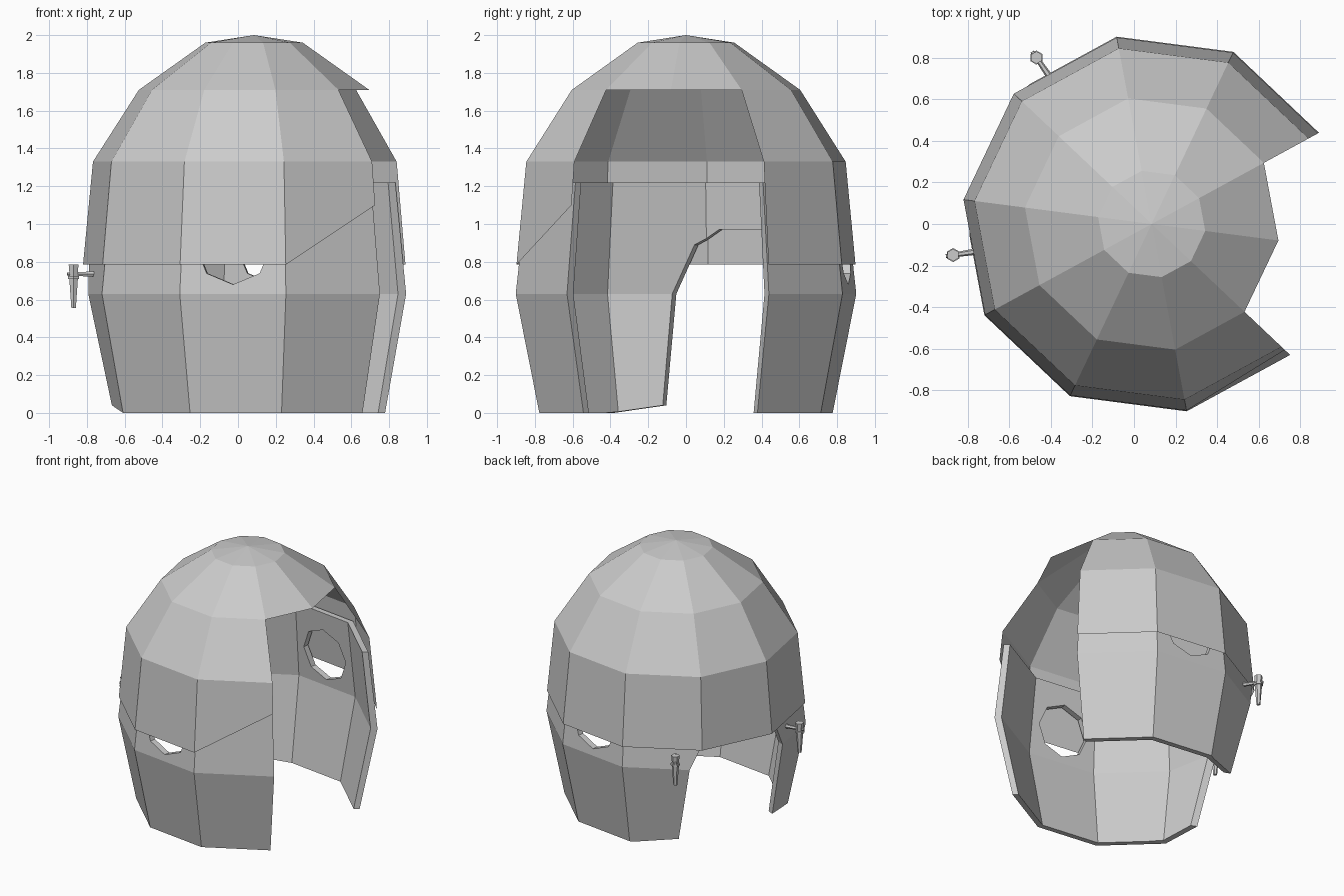
import bpy, bmesh
from math import radians, sin, cos
from mathutils import Matrix, Vector

old = bpy.data.objects.get("Cube")
if old:
    bpy.data.objects.remove(old, do_unlink=True)

CENTRE = Vector((0.085, 0, 0))
STEP = 36
FIRST = 28.6                  # left edge of the face opening
BACK_GAP = 157                # direction of the gap at the back
HOLES = FIRST + 1.5 * STEP    # direction of the ear holes

metal = bpy.data.materials.new("plain grey metal")
metal.use_nodes = True
GREY = (0.6, 0.6, 0.6, 1)
metal.diffuse_color = GREY
metal.node_tree.nodes["Principled BSDF"].inputs["Base Color"].default_value = GREY


def polar(angle, r, z):
    a = radians(angle)
    return CENTRE + Vector((r * cos(a), r * sin(a), z))


def finish(bm, name):
    bmesh.ops.recalc_face_normals(bm, faces=bm.faces[:])
    mesh = bpy.data.meshes.new(name)
    bm.to_mesh(mesh)
    bm.free()
    mesh.materials.append(metal)
    ob = bpy.data.objects.new(name, mesh)
    bpy.context.collection.objects.link(ob)
    return ob


def sweep(bm, profile, angles, closed_profile=False, full_turn=False):
    """Turn a (radius, height) profile through the given angles."""
    cols = [[bm.verts.new(polar(a, r, z)) for r, z in profile] for a in angles]
    n = len(profile)
    for i in range(len(cols) - (not full_turn)):
        a, b = cols[i], cols[(i + 1) % len(cols)]
        for j in range(n if closed_profile else n - 1):
            k = (j + 1) % n
            bm.faces.new((a[j], b[j], b[k], a[k]))
    if closed_profile and not full_turn:
        bm.faces.new(cols[0])
        bm.faces.new(cols[-1])
    return cols


def prism(name, outline, angle, near, far):
    """Extrude a (sideways, height) outline along a horizontal direction."""
    bm = bmesh.new()
    turn = Matrix.Rotation(radians(angle), 4, 'Z')
    ends = [[bm.verts.new(CENTRE + turn @ Vector((d, t, z))) for t, z in outline]
            for d in (near, far)]
    for e in ends:
        bm.faces.new(e)
    for i in range(len(outline)):
        k = (i + 1) % len(outline)
        bm.faces.new((ends[0][i], ends[0][k], ends[1][k], ends[1][i]))
    return finish(bm, name)


def cut(ob, cutter):
    cutter.hide_render = True
    mod = ob.modifiers.new("cut", 'BOOLEAN')
    mod.operation = 'DIFFERENCE'
    mod.solver = 'EXACT'
    mod.object = cutter
    bpy.context.view_layer.objects.active = ob
    bpy.ops.object.modifier_apply(modifier=mod.name)
    bpy.data.objects.remove(cutter, do_unlink=True)


# Upper shell: thin ten-sided dome with two columns open for the face
bm = bmesh.new()
dome = [(0.913, 0.785), (0.86, 1.33), (0.615, 1.71), (0.26, 1.96), (0, 2)]
cols = sweep(bm, dome, [FIRST + STEP * i for i in range(10)], full_turn=True)
cols[8][0].co = polar(FIRST + STEP * 8, 0.882, 1.1)   # raised cheek corner
gap_faces = [f for f in bm.faces
             if cols[9][0] in f.verts or cols[9][1] in f.verts]
bmesh.ops.delete(bm, geom=gap_faces, context='FACES')
bmesh.ops.remove_doubles(bm, verts=bm.verts[:], dist=0.001)
finish(bm, "upper_shell")

# Lower shell: thick cheek and neck guard nested inside the dome
bm = bmesh.new()
wall = [(0.79, 0), (0.917, 0.63), (0.852, 1.22),
        (0.808, 1.22), (0.868, 0.63), (0.748, 0)]
sweep(bm, wall, [FIRST + STEP * i for i in range(9)], closed_profile=True)
lower = finish(bm, "lower_shell")

# Ear holes
octagon = [(0.2 * sin(radians(45 * i)), 0.88 + 0.2 * cos(radians(45 * i)))
           for i in range(8)]
cut(lower, prism("ear_hole_cutter", octagon, HOLES, -1.2, 1.2))

# Gap at the back of the neck
half = [(0.68, -0.01), (0.39, 0.04), (0.39, 0.63), (0.28, 0.89), (0.15, 0.97)]
outline = half + [(-t, z) for t, z in reversed(half)]
cut(lower, prism("back_gap_cutter", outline, BACK_GAP, 0.2, 1.2))


# Hanging pegs on either side of the back gap
def peg(name, angle, r):
    bm = bmesh.new()
    base = polar(angle, r, 0)
    for r1, r2, low, high in ((0.014, 0.026, 0.555, 0.71),
                              (0.034, 0.034, 0.71, 0.725),
                              (0.024, 0.03, 0.725, 0.785)):
        bmesh.ops.create_cone(
            bm, cap_ends=True, segments=6, radius1=r1, radius2=r2,
            depth=high - low,
            matrix=Matrix.Translation(base + Vector((0, 0, (low + high) / 2))))
    pin = (Matrix.Translation(polar(angle, r - 0.04, 0.735))
           @ Matrix.Rotation(radians(angle), 4, 'Z')
           @ Matrix.Rotation(radians(90), 4, 'Y'))
    bmesh.ops.create_cone(bm, cap_ends=True, segments=6, radius1=0.016,
                          radius2=0.01, depth=0.15, matrix=pin)
    finish(bm, name)


peg("left_peg", 124.7, 0.974)
peg("right_peg", 188.9, 0.967)
